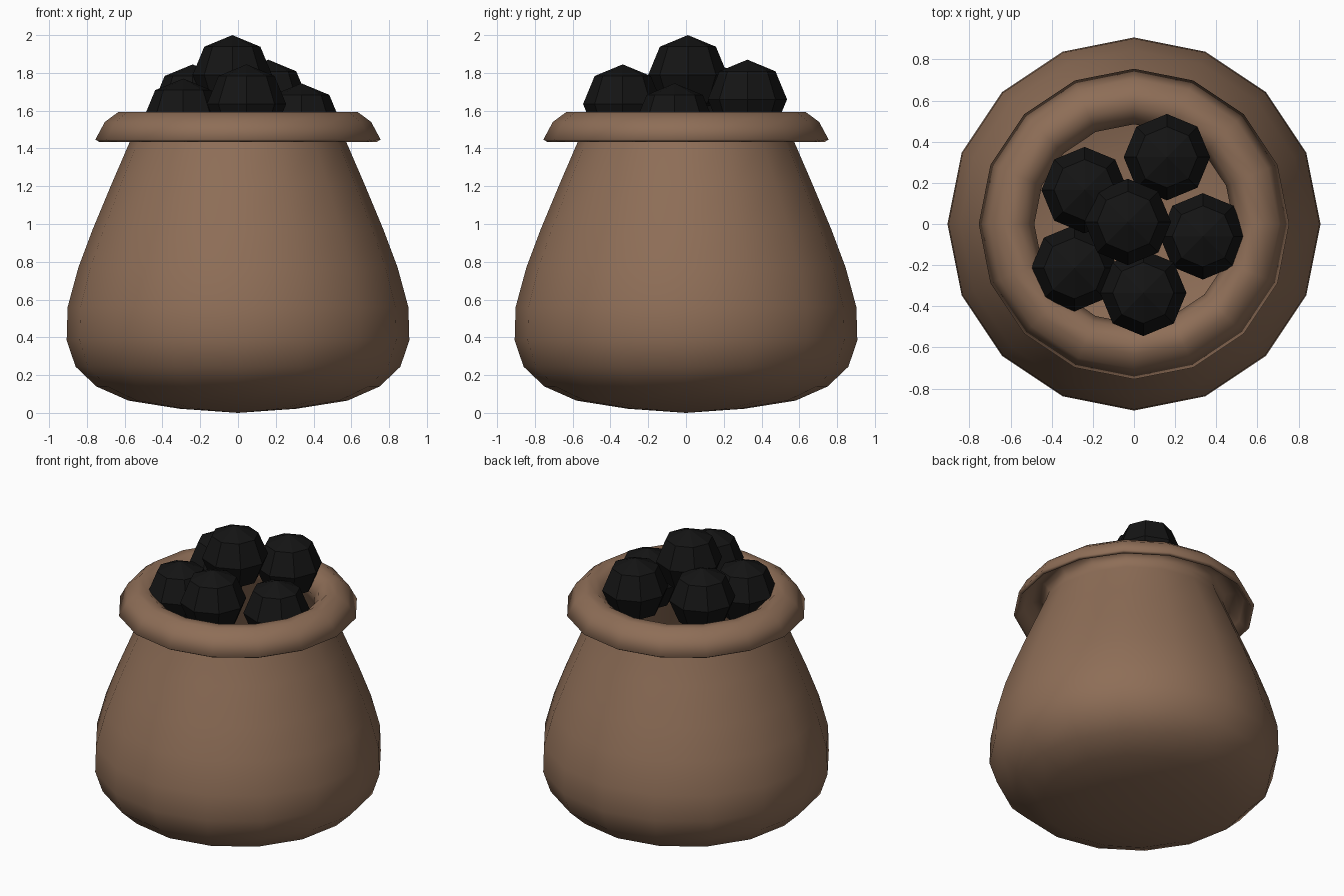
import bpy, bmesh, math

if "Cube" in bpy.data.objects:
    bpy.data.objects.remove(bpy.data.objects["Cube"])


def material(name, rgb):
    m = bpy.data.materials.new(name)
    m.diffuse_color = (*rgb, 1)
    m.use_nodes = True
    m.node_tree.nodes["Principled BSDF"].inputs["Base Color"].default_value = m.diffuse_color
    return m


def finish(bm, name, mat):
    bmesh.ops.recalc_face_normals(bm, faces=bm.faces)
    me = bpy.data.meshes.new(name)
    bm.to_mesh(me)
    bm.free()
    me.materials.append(mat)
    ob = bpy.data.objects.new(name, me)
    bpy.context.collection.objects.link(ob)
    return ob


def lathe(name, profile, sides, mat):
    """Revolve an (r, z) profile around z; r = 0 becomes a pole."""
    bm = bmesh.new()
    rings = []
    for r, z in profile:
        n = 1 if r == 0 else sides
        rings.append([bm.verts.new((r * math.cos(math.tau * i / sides),
                                    r * math.sin(math.tau * i / sides), z)) for i in range(n)])
    for a, b in zip(rings, rings[1:]):
        for i in range(sides):
            j = (i + 1) % sides
            quad = [a[i % len(a)], a[j % len(a)], b[j % len(b)], b[i % len(b)]]
            bm.faces.new(list(dict.fromkeys(quad)))
    for f in bm.faces:
        f.smooth = True
    return finish(bm, name, mat)


cloth = material("cloth", (0.27, 0.155, 0.095))
coal = material("coal", (0.007, 0.007, 0.007))

# Sack: outer wall, rolled-over rim, then inner wall back down to the floor
outer = [(0, 0.0), (0.31, 0.022), (0.58, 0.065), (0.75, 0.14), (0.86, 0.245),
         (0.907, 0.385), (0.902, 0.56), (0.845, 0.77), (0.77, 0.97),
         (0.67, 1.21), (0.575, 1.43), (0.555, 1.49)]
rim = [(0.585, 1.535), (0.64, 1.535), (0.69, 1.49), (0.735, 1.435), (0.755, 1.447),
       (0.705, 1.54), (0.635, 1.592), (0.57, 1.592), (0.515, 1.55), (0.485, 1.48)]
inner = [(0.52, 1.40), (0.61, 1.20), (0.71, 0.96), (0.785, 0.76), (0.84, 0.55),
         (0.845, 0.40), (0.80, 0.28), (0.71, 0.19), (0.56, 0.12), (0.30, 0.075), (0, 0.055)]
lathe("sack", outer + rim + inner, 16, cloth)

# Coal lumps: faceted balls heaped in the mouth
lumps = [(-0.03, 0.01, 1.79), (0.16, 0.325, 1.66), (-0.24, 0.165, 1.635),
         (0.045, -0.335, 1.635), (-0.29, -0.215, 1.56), (0.335, -0.06, 1.535)]
for k, pos in enumerate(lumps):
    bm = bmesh.new()
    bmesh.ops.create_uvsphere(bm, u_segments=8, v_segments=4, radius=0.21)
    ob = finish(bm, f"coal_lump_{k + 1}", coal)
    ob.location = pos
